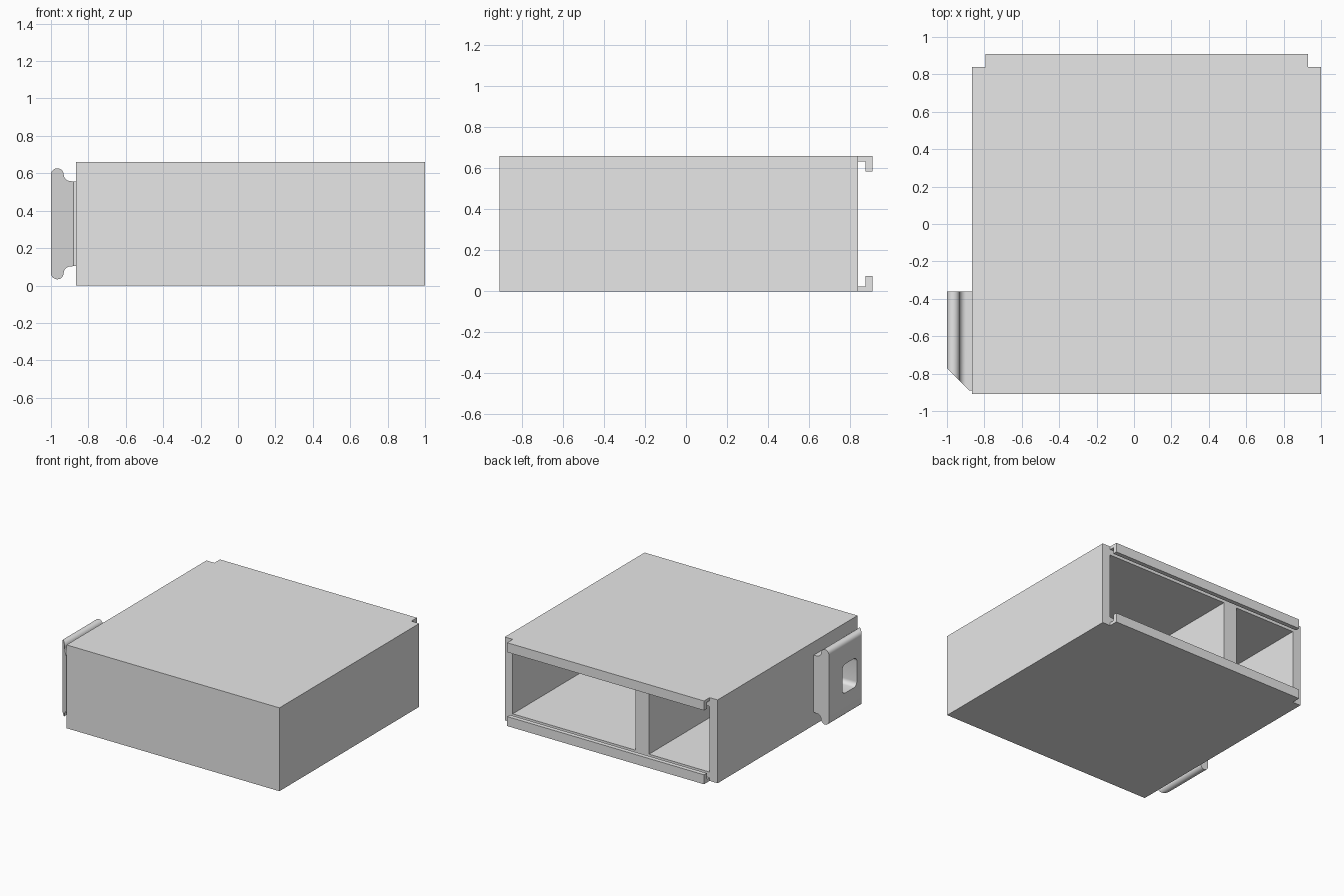
import bpy, bmesh, math
from mathutils import Vector

cube = bpy.data.objects.get("Cube")
if cube:
    bpy.data.objects.remove(cube, do_unlink=True)

gray = bpy.data.materials.new("light gray")
gray.use_nodes = True
gray.diffuse_color = (0.8, 0.8, 0.8, 1)
gray.node_tree.nodes["Principled BSDF"].inputs["Base Color"].default_value = (0.8, 0.8, 0.8, 1)


def finish(name, bm):
    bmesh.ops.recalc_face_normals(bm, faces=bm.faces)
    mesh = bpy.data.meshes.new(name)
    bm.to_mesh(mesh)
    bm.free()
    mesh.materials.append(gray)
    obj = bpy.data.objects.new(name, mesh)
    bpy.context.collection.objects.link(obj)
    return obj


def prism(points, place, start, end):
    """Extrude a 2D outline; place(a, b, t) turns outline and depth into x, y, z."""
    bm = bmesh.new()
    face = bm.faces.new([bm.verts.new(place(a, b, start)) for a, b in points])
    move = Vector(place(0, 0, end)) - Vector(place(0, 0, start))
    grown = bmesh.ops.extrude_face_region(bm, geom=[face], use_keep_orig=True)["geom"]
    bmesh.ops.translate(bm, vec=move, verts=[v for v in grown if isinstance(v, bmesh.types.BMVert)])
    return bm


def box(name, x0, x1, y0, y1, z0, z1):
    outline = [(x0, y0), (x1, y0), (x1, y1), (x0, y1)]
    return finish(name, prism(outline, lambda a, b, t: (a, b, t), z0, z1))


def arc(cx, cz, r, a0, a1, n=10):
    angles = [math.radians(a0 + (a1 - a0) * i / n) for i in range(n + 1)]
    return [(cx + r * math.cos(a), cz + r * math.sin(a)) for a in angles]


def cut(obj, cutter):
    mod = obj.modifiers.new("cut", 'BOOLEAN')
    mod.operation, mod.solver, mod.object = 'DIFFERENCE', 'EXACT', cutter
    cutter.hide_render = True
    select(obj)
    bpy.ops.object.modifier_apply(modifier=mod.name)
    bpy.data.objects.remove(cutter, do_unlink=True)


def select(obj):
    bpy.ops.object.select_all(action='DESELECT')
    obj.select_set(True)
    bpy.context.view_layer.objects.active = obj


LEFT, RIGHT, FRONT, BACK, TOP = 1.0, -0.865, -0.91, 0.84, 0.66
WALL = 0.07
MID = TOP / 2

# Housing with two compartments open at the back
housing = box("housing", RIGHT, LEFT, FRONT, BACK, 0, TOP)
for x0, x1 in ((RIGHT + WALL, -0.265), (-0.145, LEFT - WALL)):
    cut(housing, box("compartment_cutter", x0, x1, FRONT + WALL, BACK + 0.1, WALL, TOP - WALL))

# Hooked rails along the top and bottom of the opening
hook = [(BACK, 0), (0.91, 0), (0.91, 0.075), (0.875, 0.075), (0.875, 0.025), (BACK, 0.025)]
for name, base, sign in (("bottom_rail", 0, 1), ("top_rail", TOP, -1)):
    finish(name, prism(hook, lambda a, b, t: (t, a, base + sign * b), RIGHT + WALL, LEFT - WALL))

# Side bracket: rounded flange on a narrower neck
upper = [(RIGHT, 0.555)] + arc(-0.895, 0.595, 0.037, 270, 180) + arc(-0.966, 0.593, 0.034, 0, 180)
lower = [(x, TOP - z) for x, z in reversed(upper)]
bm = prism(upper + lower, lambda a, b, t: (a, t, b), -0.89, -0.36)

# Slanted front end of the bracket
cutting = bmesh.ops.bisect_plane(bm, geom=bm.verts[:] + bm.edges[:] + bm.faces[:],
                                 plane_co=(-1, -0.77, 0), plane_no=(-1, -1, 0), clear_outer=True)
rim = [e for e in cutting["geom_cut"] if isinstance(e, bmesh.types.BMEdge)]
bmesh.ops.holes_fill(bm, edges=[e for e in bm.edges if e.is_boundary] or rim, sides=0)
bracket = finish("side_bracket", bm)

# Rounded window in the bracket
r, y0, y1, half = 0.035, -0.71, -0.53, 0.115
window = []
for cy, cz, a in ((y1 - r, MID + half - r, 0), (y0 + r, MID + half - r, 90),
                  (y0 + r, MID - half + r, 180), (y1 - r, MID - half + r, 270)):
    window += arc(cy, cz, r, a, a + 90, 6)
cut(bracket, finish("window_cutter", prism(window, lambda a, b, t: (t, a, b), -1.1, -0.8)))

select(bracket)
bpy.ops.object.shade_smooth_by_angle(angle=math.radians(30))
